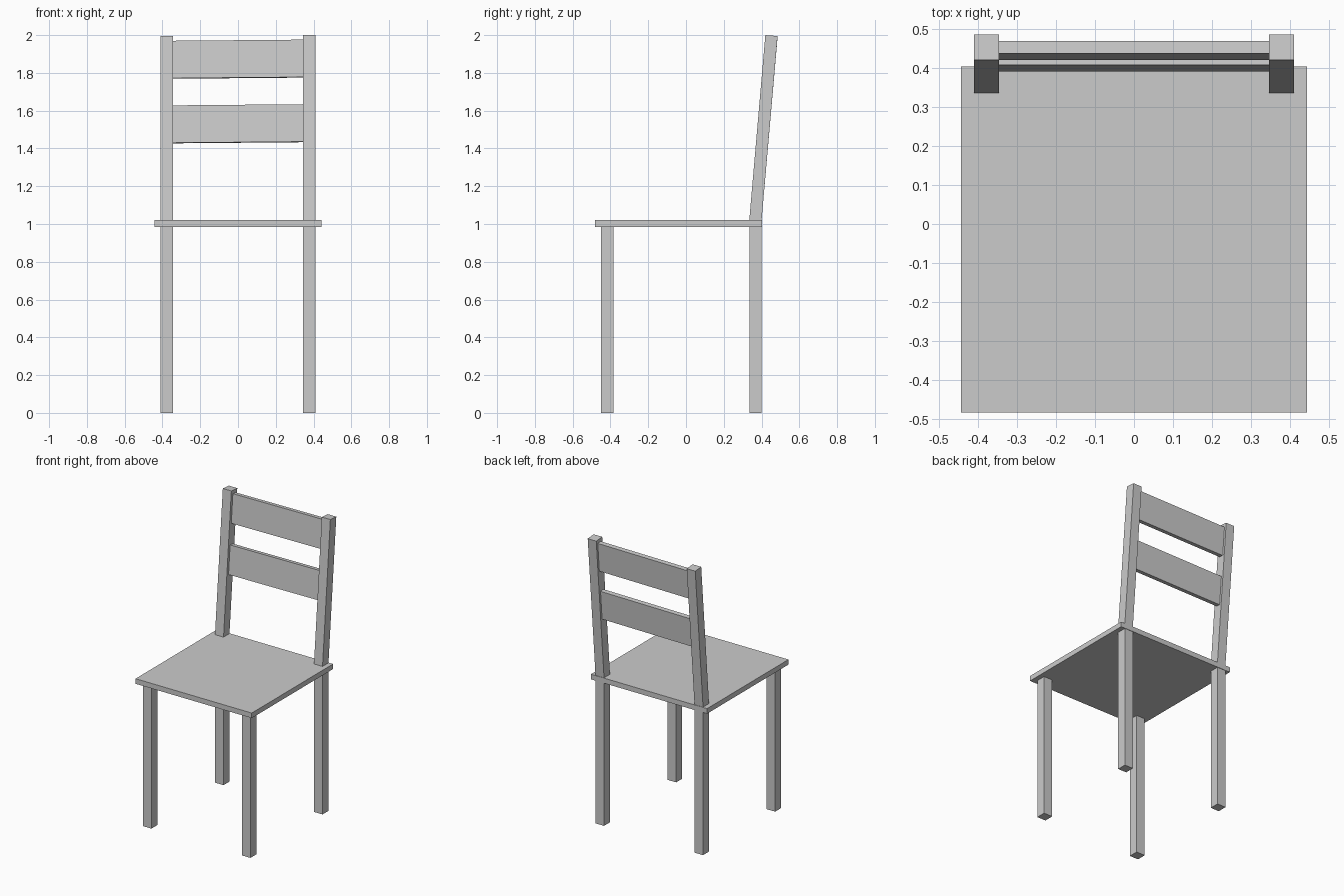
import bpy
import bmesh

cube = bpy.data.objects.get("Cube")
if cube:
    bpy.data.objects.remove(cube, do_unlink=True)

grey = bpy.data.materials.new("plain grey")
grey.use_nodes = True
colour = (0.6, 0.6, 0.6, 1)
grey.diffuse_color = colour
grey.node_tree.nodes["Principled BSDF"].inputs["Base Color"].default_value = colour


def extrude_x(name, profile, x0, x1, rise=0.0):
    """Sweep a side profile of (y, z) points from x0 to x1, lifting its far end."""
    bm = bmesh.new()
    ends = [[bm.verts.new((x, y, z + dz)) for y, z in profile]
            for x, dz in ((x0, 0), (x1, rise))]
    bm.faces.new(ends[0])
    bm.faces.new(ends[1])
    n = len(profile)
    for i in range(n):
        j = (i + 1) % n
        bm.faces.new((ends[0][i], ends[0][j], ends[1][j], ends[1][i]))
    bmesh.ops.recalc_face_normals(bm, faces=bm.faces)
    mesh = bpy.data.meshes.new(name)
    bm.to_mesh(mesh)
    bm.free()
    mesh.materials.append(grey)
    obj = bpy.data.objects.new(name, mesh)
    bpy.context.collection.objects.link(obj)


def box(y0, y1, z0, z1):
    return [(y0, z0), (y1, z0), (y1, z1), (y0, z1)]


SEAT_BOTTOM, SEAT_TOP = 0.985, 1.02
INNER, OUTER = 0.345, 0.41

# Seat board
extrude_x("seat", box(-0.483, 0.403, SEAT_BOTTOM, SEAT_TOP), -0.443, 0.443)

# Legs and leaning back posts
for side, x0, x1, top in (("right", -OUTER, -INNER, 1.995), ("left", INNER, OUTER, 2.0)):
    extrude_x(f"front_leg_{side}", box(-0.45, -0.385, 0, SEAT_BOTTOM), x0, x1)
    extrude_x(f"back_leg_{side}", box(0.335, 0.4, 0, SEAT_BOTTOM), x0, x1)
    post = [(0.335, SEAT_TOP), (0.4, SEAT_TOP), (0.485, top - 0.005), (0.42, top)]
    extrude_x(f"back_post_{side}", post, x0, x1)

# Back slats, leaning with the posts
for name, y, z in (("lower_slat", 0.39, 1.43), ("upper_slat", 0.42, 1.772)):
    slat = [(y, z), (y + 0.031, z - 0.003), (y + 0.048, z + 0.195), (y + 0.017, z + 0.198)]
    extrude_x(name, slat, -INNER, INNER, rise=0.006)
